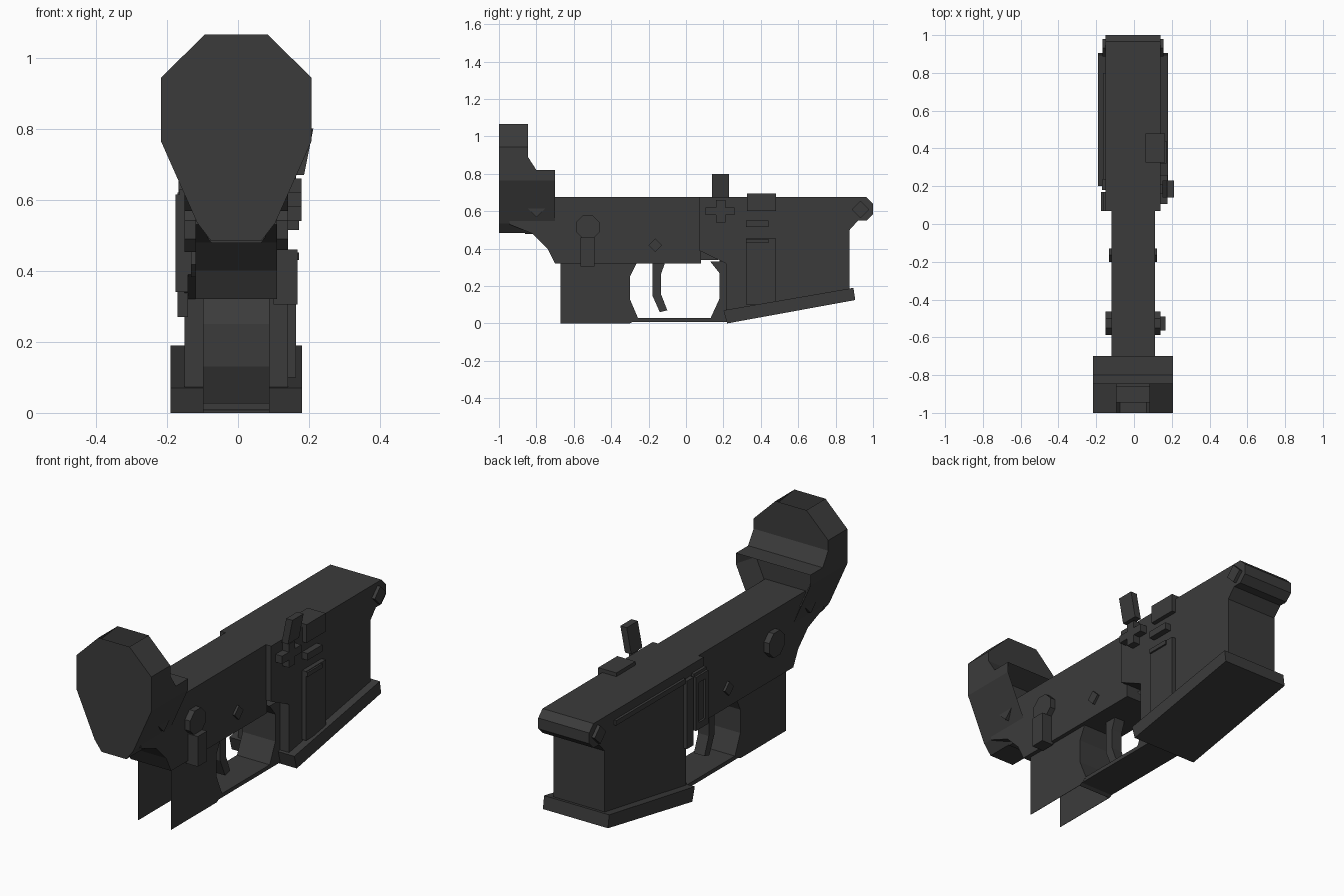
import bpy, bmesh, math

if "Cube" in bpy.data.objects:
    bpy.data.objects.remove(bpy.data.objects["Cube"])

CX = -0.005  # middle plane of the body
mat = bpy.data.materials.new("charcoal")
mat.diffuse_color = (0.044, 0.044, 0.044, 1)
mat.use_nodes = True
mat.node_tree.nodes["Principled BSDF"].inputs["Base Color"].default_value = mat.diffuse_color


def finish(name, bm):
    bmesh.ops.recalc_face_normals(bm, faces=bm.faces)
    me = bpy.data.meshes.new(name)
    bm.to_mesh(me)
    bm.free()
    me.materials.append(mat)
    ob = bpy.data.objects.new(name, me)
    bpy.context.collection.objects.link(ob)
    return ob


def loft(name, a, b, caps=(True, True), skip=()):
    """Join two matching outlines with side walls and optional caps."""
    bm = bmesh.new()
    va, vb = [bm.verts.new(p) for p in a], [bm.verts.new(p) for p in b]
    n = len(a)
    for i in range(n):
        if i not in skip:
            bm.faces.new((va[i], va[(i + 1) % n], vb[(i + 1) % n], vb[i]))
    if caps[0]:
        bm.faces.new(va)
    if caps[1]:
        bm.faces.new(vb)
    return finish(name, bm)


def side(name, pts, x0, x1):
    """Side outline (y, z) extruded across x."""
    return loft(name, [(x0, y, z) for y, z in pts], [(x1, y, z) for y, z in pts])


def box(name, x0, x1, y0, y1, z0, z1):
    return side(name, [(y0, z0), (y1, z0), (y1, z1), (y0, z1)], x0, x1)


def disc(name, y, z, r, n, x0, x1, turn=0):
    pts = [(y + r * math.cos(turn + math.tau * i / n),
            z + r * math.sin(turn + math.tau * i / n)) for i in range(n)]
    return side(name, pts, x0, x1)


# Rear half of the body
side("rear_body", [(-.945, .53), (-.82, .48), (-.74, .40), (-.70, .32), (.08, .32),
                   (.08, .675), (-.945, .675)], CX - .115, CX + .115)

# Wider front half with the chamfered nose
side("front_body", [(.07, .39), (.215, .32), (.215, .06), (.875, .17), (.875, .50),
                    (.92, .55), (.965, .55), (1, .585), (1, .64), (.965, .675),
                    (.07, .675)], CX - .145, CX + .145)

# Slanted flare at the bottom of the front half
side("base_flare", [(.22, 0), (.905, .125), (.895, .19), (.20, .07)], CX - .185, CX + .185)

# Rear ring: right half outline, mirrored to the left
half = [(.088, 1.065), (.212, .943), (.212, .765), (.11, .535), (.07, .483)]
ring = half + [(-x, z) for x, z in reversed(half)]
loft("rear_ring", [(CX + x, -1, z) for x, z in ring],
     [(CX + x, -.845, z) for x, z in ring], skip=(len(ring) - 1,))

# Lower cradle behind the ring, with a recess in its inner face
low = [(.212, .82), (.212, .765), (.11, .535), (.07, .478)]
low = low + [(-x, z) for x, z in reversed(low)]
cradle = loft("ring_cradle", [(CX + x, -.86, z) for x, z in low],
              [(CX + x, -.70, z) for x, z in low])
bm = bmesh.new()
bm.from_mesh(cradle.data)
bm.faces.ensure_lookup_table()
inner = max(bm.faces, key=lambda f: f.calc_center_median().y)
bmesh.ops.inset_region(bm, faces=[inner], thickness=.045, use_even_offset=True)
for v in inner.verts:
    v.co.y = -.80
bm.to_mesh(cradle.data)
bm.free()
# Sloped shoulder between ring and cradle
side("ring_shoulder", [(-.845, .89), (-.80, .82), (-.845, .82)], CX - .212, CX + .212)

# Open grip stub: two thin side sheets joined by a curved front wall
sheet = [(-.67, .32), (-.67, 0), (-.30, 0), (-.255, .025), (-.30, .13), (-.30, .25), (-.265, .32)]
for tag, x in (("left", CX - .093), ("right", CX + .093)):
    side("grip_sheet_" + tag, sheet, x - .001, x + .001)
wall = [(-.30, 0), (-.255, .025), (-.30, .13), (-.30, .25), (-.265, .32)]
side("grip_front_wall", wall + [(y - .004, z) for y, z in reversed(wall)], CX - .093, CX + .093)

# Guard bar and the web in front of the finger opening
box("guard_bar", CX - .093, CX + .093, -.30, .22, .008, .028)
side("guard_front_web", [(.13, .025), (.22, .015), (.22, .33), (.13, .33), (.178, .27),
                         (.178, .13)], CX - .093, CX + .093)

# Curved trigger
side("trigger", [(-.18, .33), (-.18, .15), (-.14, .06), (-.10, .07), (-.135, .16),
                 (-.135, .26), (-.11, .33)], CX - .03, CX + .03)

# Cross pins
disc("rear_pin", -.80, .615, .047, 4, CX - .145, CX + .145)
disc("middle_pin", -.165, .418, .036, 4, CX - .127, CX + .127)
disc("front_pin", .933, .61, .047, 4, CX - .162, CX + .162)

# Selector with hanging lever
disc("selector_drum", -.525, .515, .068, 8, CX - .145, CX + .145, math.pi / 8)
box("selector_lever", .10, .167, -.565, -.49, .305, .46)

# Right side: raised rib, button, and upper pad
box("right_rib", .13, .163, .32, .48, .10, .455)
box("right_rib_lip", .13, .172, .32, .44, .43, .452)
box("right_button_bar", .13, .172, .32, .44, .515, .55)
box("upper_pad", .06, .163, .325, .48, .60, .694)

# Right side: pivoted catch with a leaning paddle
box("catch_pivot", .13, .178, .105, .26, .58, .62)
box("catch_tail", .13, .178, .16, .21, .54, .66)
loft("catch_paddle",
     [(.150, .14, .67), (.186, .14, .67), (.186, .23, .67), (.150, .23, .67)],
     [(.176, .14, .80), (.212, .14, .80), (.212, .23, .80), (.176, .23, .80)])

# Left side: framed catch, upright bar and long rail
box("left_plate", -.165, -.14, .07, .17, .34, .63)
for z in (.34, .58):
    box("left_frame_bar", -.176, -.15, .07, .17, z, z + .035)
for y in (.07, .145):
    box("left_frame_post", -.176, -.15, y, y + .025, .34, .615)
side("left_upright_bar", [(.18, .27), (.235, .27), (.235, .62), (.18, .62)], -.17, -.14)
box("left_rail", -.163, -.14, .235, .80, .605, .63)
